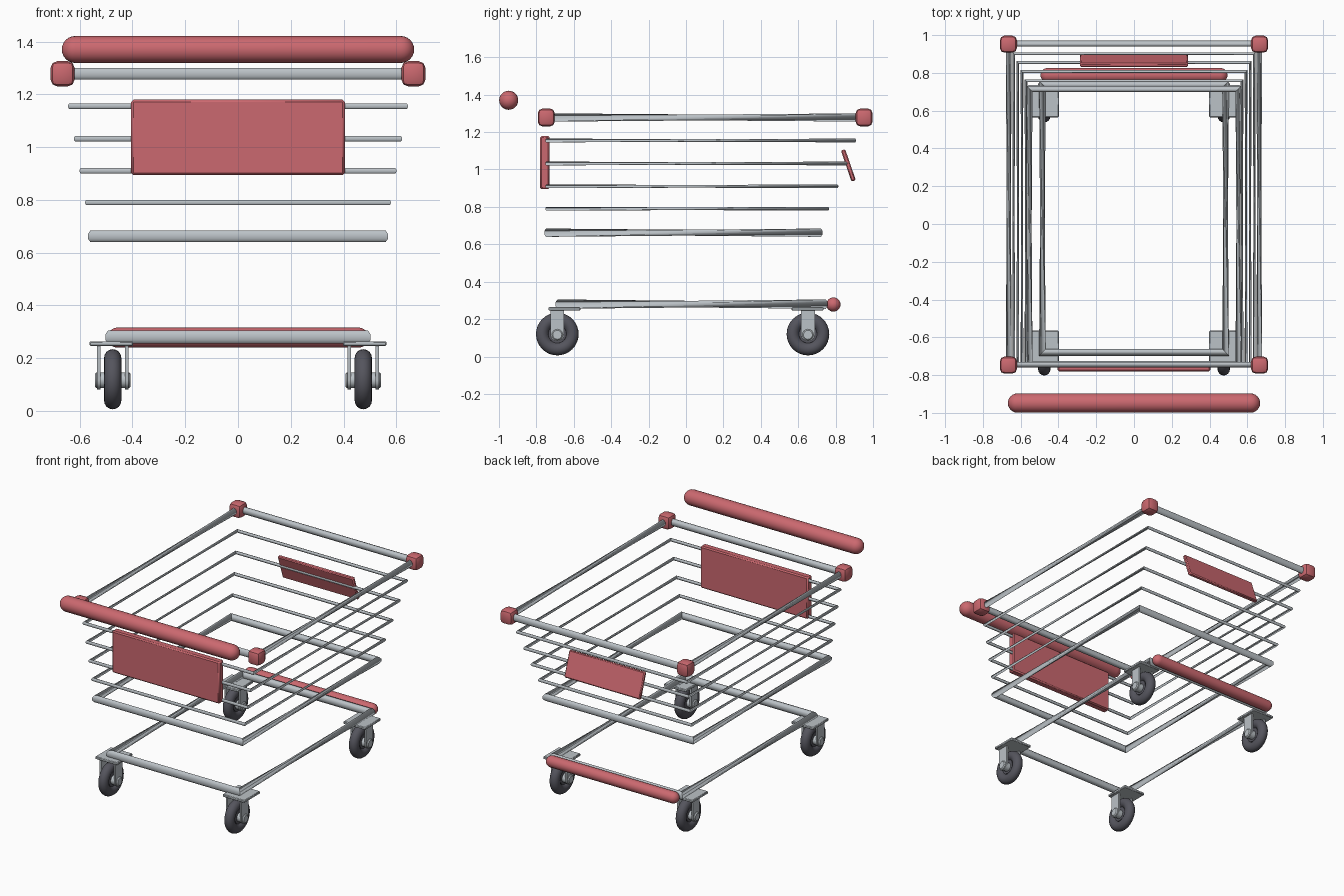
import bpy, bmesh
from math import sin, cos, pi
from mathutils import Vector, Matrix

if "Cube" in bpy.data.objects:
    bpy.data.objects.remove(bpy.data.objects["Cube"], do_unlink=True)


def material(name, rgb):
    m = bpy.data.materials.new(name)
    m.use_nodes = True
    m.diffuse_color = (*rgb, 1)
    m.node_tree.nodes["Principled BSDF"].inputs["Base Color"].default_value = (*rgb, 1)
    return m


red = material("red plastic", (0.60, 0.14, 0.16))
steel = material("pale steel", (0.50, 0.54, 0.57))
rubber = material("dark rubber", (0.09, 0.09, 0.11))


def finish(name, bm, mat, angle=40):
    bmesh.ops.recalc_face_normals(bm, faces=bm.faces)
    mesh = bpy.data.meshes.new(name)
    bm.to_mesh(mesh)
    bm.free()
    mesh.materials.append(mat)
    ob = bpy.data.objects.new(name, mesh)
    bpy.context.collection.objects.link(ob)
    bpy.ops.object.select_all(action="DESELECT")
    ob.select_set(True)
    bpy.context.view_layer.objects.active = ob
    bpy.ops.object.shade_smooth_by_angle(angle=angle * pi / 180)
    return ob


def box(name, loc, size, mat, bevel=0.0, segments=1, tilt=0.0):
    bm = bmesh.new()
    bmesh.ops.create_cube(bm, size=1, matrix=Matrix.Diagonal((*size, 1)))
    if bevel:
        bmesh.ops.bevel(bm, geom=bm.edges[:], offset=bevel, segments=segments,
                        profile=0.5, affect="EDGES")
    bm.transform(Matrix.Translation(loc) @ Matrix.Rotation(tilt, 4, "X"))
    return finish(name, bm, mat)


def lathe(name, loc, profile, mat, steps=24):
    """Revolve (x, radius) points about the x axis."""
    bm = bmesh.new()
    verts = [bm.verts.new((x, 0, r)) for x, r in profile]
    edges = [bm.edges.new(pair) for pair in zip(verts, verts[1:])]
    bmesh.ops.spin(bm, geom=verts + edges, axis=(1, 0, 0), cent=(0, 0, 0),
                   angle=2 * pi, steps=steps)
    bmesh.ops.remove_doubles(bm, verts=bm.verts, dist=0.0001)
    bm.transform(Matrix.Translation(loc))
    return finish(name, bm, mat)


def capsule(name, loc, half, r, mat):
    arc = [i * pi / 12 for i in range(7)]
    right = [(half - r + r * cos(a), r * sin(a)) for a in arc]
    left = [(-x, y) for x, y in reversed(right)]
    return lathe(name, loc, right + left, mat)


def wire_ring(name, hx, y0, y1, z, r, sides=8, twist=3):
    """Rectangular wire loop; the long side wires are twisted and pinch midway."""
    bm = bmesh.new()
    rings = []
    corners = [(-hx, y0, -1, -1), (hx, y0, 1, -1), (hx, y1, 1, 1), (-hx, y1, -1, 1)]
    for x, y, dx, dy in corners:
        out = Vector((dx, dy, 0)).normalized()
        rings.append([bm.verts.new(Vector((x, y, z)) + r * (cos(a) * out + sin(a) * Vector((0, 0, 1))))
                      for a in ((i + 0.5) * 2 * pi / sides for i in range(sides))])
    for c in range(4):
        a, b = rings[c], rings[(c + 1) % 4]
        shift = twist if c % 2 else 0
        for i in range(sides):
            j = (i + 1) % sides
            bm.faces.new((a[i], a[j], b[(j + shift) % sides], b[(i + shift) % sides]))
    return finish(name, bm, steel, 60)


# Basket: six wire loops that narrow downwards
wire_ring("basket_top_rail", 0.663, -0.745, 0.955, 1.278, 0.024)
for n, (hx, back, z) in enumerate([(0.637, 0.902, 1.155), (0.615, 0.855, 1.032),
                                   (0.593, 0.807, 0.91), (0.572, 0.758, 0.79)]):
    wire_ring(f"basket_wire_{n + 1}", hx, -0.745, back, z, 0.011)
wire_ring("basket_bottom_rail", 0.553, -0.742, 0.715, 0.662, 0.024)

# Lower chassis loop
wire_ring("chassis_rail", 0.485, -0.68, 0.74, 0.28, 0.027)

# Corner caps on the top rail
for side, sx in (("right", -1), ("left", 1)):
    for end, y in (("front", -0.747), ("back", 0.952)):
        box(f"corner_cap_{end}_{side}", (sx * 0.665, y, 1.278), (0.09, 0.09, 0.095),
            red, 0.024, 2)

# Handle, rear bumper and panels
capsule("push_handle", (0, -0.948, 1.37), 0.668, 0.051, red)
capsule("rear_bumper", (0, 0.788, 0.278), 0.495, 0.038, red)
box("front_panel", (0, -0.755, 1.037), (0.81, 0.05, 0.285), red, 0.008)
box("back_panel", (0, 0.868, 1.022), (0.57, 0.024, 0.175), red, 0.006, tilt=0.33)

# Casters: plate, fork, axle and wheel at each corner
tyre = [(0.033 * cos(a), 0.08 + 0.034 * sin(a)) for a in (i * pi / 8 for i in range(-3, 12))]
wheel_profile = [(0.018, 0), (0.018, 0.048)] + tyre + [(-0.018, 0.048), (-0.018, 0)]
for side, sx in (("right", -1), ("left", 1)):
    for end, plate_y, y in (("front", -0.65, -0.688), ("back", 0.65, 0.652)):
        tag = f"{end}_{side}"
        x, z = sx * 0.475, 0.116
        box(f"caster_plate_{tag}", (sx * 0.48, plate_y, 0.255), (0.165, 0.17, 0.018), steel, 0.004)
        lathe(f"wheel_{tag}", (x, y, z + 0.004), wheel_profile, rubber, 32)
        lathe(f"axle_{tag}", (x, y, z), [(-0.068, 0), (-0.068, 0.024), (-0.062, 0.03), (0.062, 0.03),
                                         (0.068, 0.024), (0.068, 0)], steel, 16)
        for n, dx in enumerate((-0.053, 0.053)):
            # Fork blade with a rounded foot
            bm = bmesh.new()
            outline = [(-0.037, 0.25), (0.037, 0.25)] + [
                (0.037 * cos(a), z - 0.034 * sin(a)) for a in (i * pi / 8 for i in range(9))]
            face = bm.faces.new([bm.verts.new((x + dx - 0.006, y + v, w)) for v, w in outline])
            ext = bmesh.ops.extrude_face_region(bm, geom=[face], use_keep_orig=True)
            bmesh.ops.translate(bm, vec=(0.012, 0, 0),
                                verts=[v for v in ext["geom"] if isinstance(v, bmesh.types.BMVert)])
            finish(f"fork_{tag}_{n + 1}", bm, steel)
